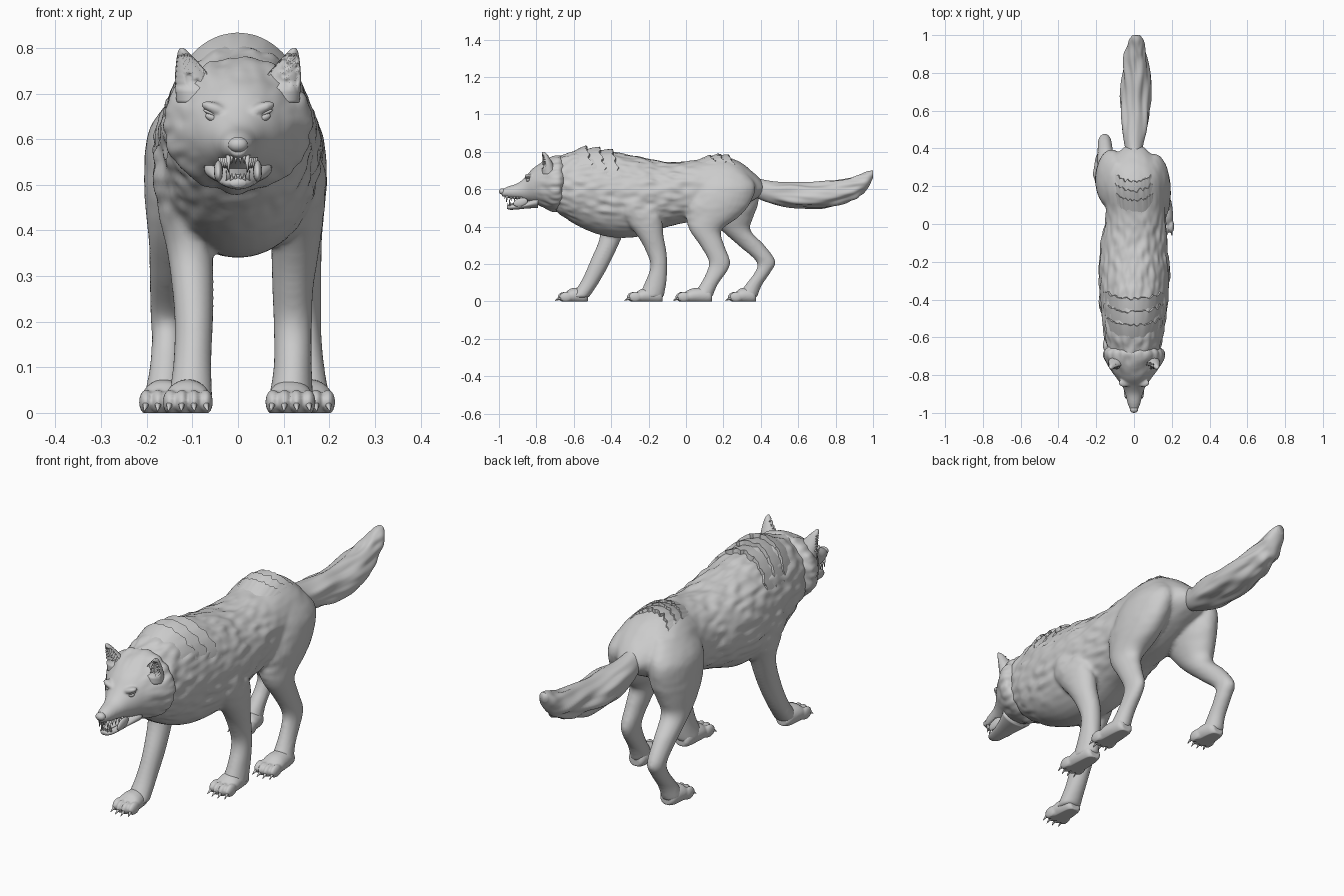
import bpy, bmesh, math
from mathutils import Vector, Matrix, noise

cube = bpy.data.objects.get("Cube")
if cube:
    bpy.data.objects.remove(cube)

grey = bpy.data.materials.new("warm_grey")
grey.use_nodes = True
colour = (0.6, 0.6, 0.6, 1)
grey.diffuse_color = colour
grey.node_tree.nodes["Principled BSDF"].inputs["Base Color"].default_value = colour


def finish(name, bm):
    bmesh.ops.recalc_face_normals(bm, faces=bm.faces)
    mesh = bpy.data.meshes.new(name)
    bm.to_mesh(mesh)
    bm.free()
    mesh.materials.append(grey)
    mesh.shade_smooth()
    obj = bpy.data.objects.new(name, mesh)
    bpy.context.collection.objects.link(obj)
    return obj


def activate(obj):
    bpy.ops.object.select_all(action="DESELECT")
    obj.select_set(True)
    bpy.context.view_layer.objects.active = obj


def spline(rows, steps):
    """Smoothly interpolate rows of numbers."""
    pts = [rows[0]] + rows + [rows[-1]]
    out = []
    for a, b, c, d in zip(pts, pts[1:], pts[2:], pts[3:]):
        for k in range(steps):
            t = k / steps
            out.append([q + t / 2 * (r - p + t * (2 * p - 5 * q + 4 * r - s + t * (3 * (q - r) + s - p)))
                        for p, q, r, s in zip(a, b, c, d)])
    return out + [rows[-1]]


def section(row, angle, axis, grow=0):
    """Point on an oval section: row = position, low, high, centre x, half width."""
    pos, low, high, cx, half = row
    x = cx + (half + grow) * math.sin(angle)
    other = (low + high) / 2 + ((high - low) / 2 + grow) * math.cos(angle)
    return Vector((x, pos, other)) if axis == "Y" else Vector((x, other, pos))


def loft(name, rows, axis="Y", sides=32, steps=6):
    bm = bmesh.new()
    rings = [[bm.verts.new(section(row, math.tau * i / sides, axis)) for i in range(sides)]
             for row in spline(rows, steps)]
    for a, b in zip(rings, rings[1:]):
        for i in range(sides):
            j = (i + 1) % sides
            bm.faces.new((a[i], a[j], b[j], b[i]))
    bm.faces.new(rings[0])
    bm.faces.new(rings[-1])
    return finish(name, bm)


def ball(name, centre, size, turn=0, axis="Y"):
    bm = bmesh.new()
    mat = Matrix.Translation(centre) @ Matrix.Rotation(turn, 4, axis) @ Matrix.Diagonal((*size, 1))
    bmesh.ops.create_uvsphere(bm, u_segments=20, v_segments=12, radius=1, matrix=mat)
    return finish(name, bm)


def spike(name, base, tip, radius):
    base, tip = Vector(base), Vector(tip)
    way = tip - base
    bm = bmesh.new()
    mat = Matrix.Translation((base + tip) / 2) @ way.to_track_quat("Z", "Y").to_matrix().to_4x4()
    bmesh.ops.create_cone(bm, cap_ends=True, segments=10, radius1=radius, radius2=radius * 0.1,
                          depth=way.length, matrix=mat)
    return finish(name, bm)


def fuse(parts, name, voxel, smooth):
    activate(parts[0])
    for p in parts:
        p.select_set(True)
    bpy.ops.object.join()
    obj = bpy.context.object
    obj.name = name
    mod = obj.modifiers.new("blend", "REMESH")
    mod.mode, mod.voxel_size, mod.use_smooth_shade = "VOXEL", voxel, True
    soft = obj.modifiers.new("soften", "SMOOTH")
    soft.iterations = smooth
    for m in ("blend", "soften"):
        bpy.ops.object.modifier_apply(modifier=m)
    return obj


def fur(obj, depth, along, mask):
    """Press lengthwise fur clumps into the surface."""
    normals = [v.normal.copy() for v in obj.data.vertices]
    for v, n in zip(obj.data.vertices, normals):
        p = Vector((v.co.x * 32, v.co.y * along, v.co.z * 32))
        v.co += n * noise.noise(p) * depth * mask(v.co)


# Torso and legs, blended into one skin
torso_rows = [
    (-.74, .52, .74, 0, .10), (-.66, .455, .785, 0, .14), (-.54, .385, .815, 0, .163),
    (-.41, .345, .80, 0, .178), (-.26, .345, .775, 0, .185), (-.11, .395, .747, 0, .177),
    (.04, .43, .753, .01, .16), (.18, .46, .777, 0, .16), (.28, .50, .75, 0, .15),
    (.36, .54, .69, 0, .10), (.41, .57, .64, 0, .05)]
left_front = [
    (.66, -.42, -.22, .11, .05), (.55, -.41, -.16, .125, .06), (.45, -.34, -.13, .13, .06),
    (.35, -.26, -.12, .125, .052), (.27, -.215, -.105, .12, .045), (.19, -.19, -.10, .12, .042),
    (.10, -.22, -.105, .12, .042), (.02, -.26, -.12, .115, .05)]
right_front = [
    (.66, -.53, -.33, -.11, .05), (.55, -.52, -.29, -.125, .06), (.45, -.48, -.30, -.12, .057),
    (.35, -.46, -.34, -.105, .05), (.22, -.51, -.40, -.097, .043), (.11, -.56, -.46, -.10, .042),
    (.02, -.62, -.52, -.105, .05)]
left_hind = [
    (.71, .10, .30, .08, .05), (.62, .04, .37, .105, .078), (.52, 0, .34, .115, .08),
    (.45, 0, .28, .12, .07), (.38, .02, .19, .13, .054), (.30, .075, .205, .14, .043),
    (.22, .12, .235, .147, .036), (.17, .115, .225, .15, .033), (.09, .075, .17, .155, .036),
    (.02, .02, .14, .16, .045)]
right_hind = [
    (.71, .12, .32, -.08, .05), (.62, .08, .39, -.115, .08), (.52, .09, .385, -.12, .085),
    (.45, .13, .36, -.13, .073), (.38, .19, .345, -.14, .056), (.30, .28, .42, -.15, .044),
    (.215, .375, .478, -.155, .037), (.16, .37, .455, -.155, .034), (.085, .315, .405, -.16, .036),
    (.02, .27, .38, -.165, .045)]
parts = [loft("torso", torso_rows)]
parts += [loft("leg", r, "Z") for r in (left_front, right_front, left_hind, right_hind)]
body = fuse(parts, "torso_and_legs", .009, 5)
fur(body, .009, 16, lambda p: max(0, min(1, (p.z - .38) * 8)) * max(0.15, min(1, (.15 - p.y) * 6)))

# Paws with toes and claws
for side, cx, toe, heel in (("left_front", .115, -.33, -.125), ("right_front", -.11, -.70, -.525),
                            ("left_hind", .158, -.07, .14), ("right_hind", -.162, .21, .375)):
    pad = [loft("pad", [(toe + .05, -.01, .04, cx, .042), ((toe + heel) / 2, -.01, .07, cx, .05),
                        (heel - .02, -.01, .07, cx, .04), (heel, 0, .04, cx, .025)])]
    for k in (-1.5, -.5, .5, 1.5):
        x, y = cx + k * .026, toe + .045 + abs(k) * .009
        pad.append(ball("toe", (x, y, .024), (.016, .036, .027)))
        spike(side + "_claw", (x, y - .022, .022), (x + k * .003, y - .05, .004), .009)
    paw = fuse(pad, side + "_paw", .005, 3)
    for v in paw.data.vertices:
        v.co.z = max(0, v.co.z)

# Tail with long grooves
tail = loft("tail", [
    (.35, .57, .67, 0, .035), (.42, .535, .65, 0, .05), (.52, .51, .635, .005, .07),
    (.64, .50, .63, .01, .08), (.74, .505, .635, .012, .078), (.84, .525, .65, .012, .065),
    (.92, .56, .675, .012, .05), (.97, .605, .695, .012, .04), (1.0, .66, .70, .012, .02)], sides=64)
fur(tail, .016, 6, lambda p: max(0, min(1, (p.y - .4) * 6, (.99 - p.y) * 12)))

# Jagged fur ruffs across withers and rump
fine = spline(torso_rows, 12)


def ruff(name, y, spread, lift):
    count, bm = 48, bmesh.new()
    grid = []
    for back, grow in ((-.07, -.004), (-.03, lift * .5), (0, lift), (.004, -.012)):
        line = []
        for i in range(count + 1):
            u = i / count * 2 - 1
            jag = .014 * noise.noise((u * 9, y * 50, 0)) + .009 * abs(i % 6 - 3) / 3
            pos = y + back + (jag if back >= 0 else 0) + .05 * u * u
            row = min(fine, key=lambda r: abs(r[0] - pos))
            fade = 1 - u * u
            p = section(row, u * spread, "Y", (grow * fade - .004 * (1 - fade)) if grow > 0 else grow)
            p.y = pos
            line.append(bm.verts.new(p))
        grid.append(line)
    for a, b in zip(grid, grid[1:]):
        for i in range(count):
            bm.faces.new((a[i], a[i + 1], b[i + 1], b[i]))
    obj = finish(name, bm)
    activate(obj)
    bpy.ops.object.shade_smooth_by_angle(angle=math.radians(40))


for k, y in enumerate((-.54, -.47, -.40)):
    ruff("withers_ruff", y, 1.15, .018)
for y in (.12, .17, .22):
    ruff("rump_ruff", y, .75, .014)

# Head: skull and muzzle with flared cheeks, then open lower jaw
skull = loft("skull", [
    (-.985, .562, .60, 0, .02), (-.95, .553, .615, 0, .034), (-.90, .545, .632, 0, .046),
    (-.86, .535, .665, 0, .062), (-.82, .525, .71, 0, .09), (-.77, .505, .745, 0, .125),
    (-.72, .485, .77, 0, .157), (-.685, .485, .78, 0, .163), (-.665, .50, .77, 0, .15),
    (-.64, .54, .74, 0, .11)])
brows = [ball("brow", (s * .05, -.842, .667), (.034, .022, .013), -s * .35) for s in (-1, 1)]
head = fuse([skull] + brows, "head", .006, 5)
fur(head, .008, 10, lambda p: max(0, min(1, (p.y + .82) * 10)))
loft("lower_jaw", [
    (-.958, .495, .512, 0, .016), (-.94, .49, .518, 0, .03), (-.90, .492, .522, 0, .04),
    (-.85, .497, .535, 0, .052), (-.79, .50, .57, 0, .075)])
loft("tongue", [(-.945, .514, .522, 0, .01), (-.91, .514, .528, 0, .022), (-.84, .52, .54, 0, .028)])
ball("nose", (0, -.981, .588), (.022, .019, .017))

for s, side in ((1, "left"), (-1, "right")):
    # Eyes set on the face, with lids
    hit, spot, normal, face = head.ray_cast(Vector((s * .057, -2, .648)), Vector((0, 1, 0)))
    ball(side + "_eye", spot + Vector((0, .005, 0)), (.015, .010, .009), -s * .35)
    ball(side + "_upper_lid", spot + Vector((0, .006, .008)), (.021, .011, .005), -s * .4)
    # Ears with a hollow front
    ear = loft(side + "_ear", [
        (.68, -.77, -.69, s * .09, .045), (.73, -.768, -.708, s * .098, .04),
        (.765, -.768, -.728, s * .11, .026), (.79, -.77, -.745, s * .12, .012),
        (.80, -.768, -.758, s * .123, .004)], "Z")
    for v in ear.data.vertices:
        if v.normal.y < -.75 and .72 < v.co.z < .785:
            v.co.y += .022
    # Lips and teeth
    ball(side + "_lip", (s * .043, -.885, .53), (.010, .04, .022), .25, "X")
    spike(side + "_upper_fang", (s * .02, -.957, .565), (s * .021, -.96, .527), .007)
    spike(side + "_lower_fang", (s * .021, -.94, .51), (s * .022, -.945, .55), .006)
    for k in range(4):
        y = -.935 + k * .018
        spike(side + "_upper_tooth", (s * (.026 + k * .004), y, .56), (s * (.026 + k * .004), y, .536), .006)
    for x in (.005, .0135):
        spike(side + "_incisor", (s * x, -.968, .568), (s * x, -.97, .546), .005)
        spike(side + "_lower_incisor", (s * x, -.95, .508), (s * x, -.953, .526), .005)
